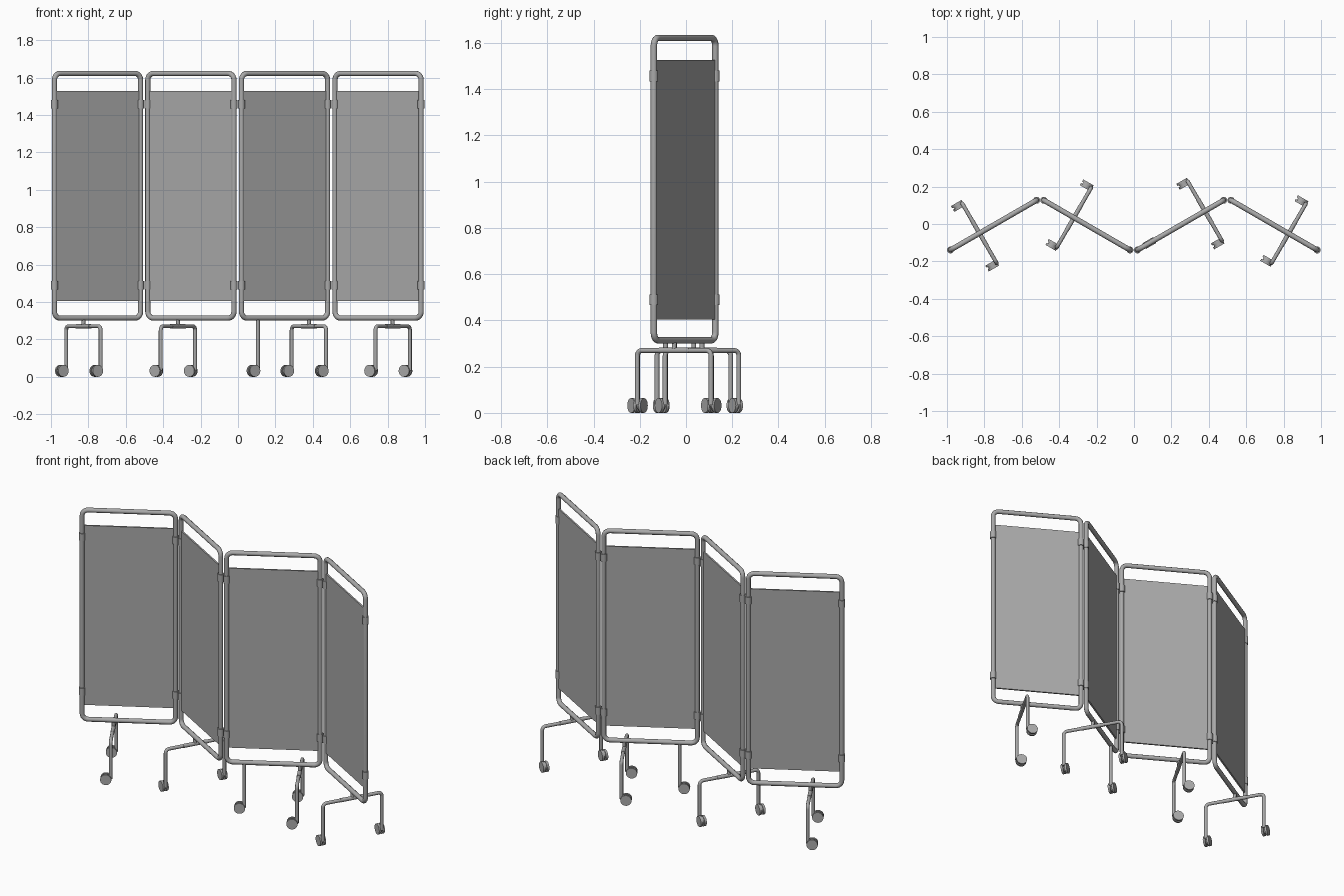
import bpy
from math import sin, cos, pi, radians
from mathutils import Vector, Matrix

cube = bpy.data.objects.get("Cube")
if cube:
    bpy.data.objects.remove(cube, do_unlink=True)

grey = bpy.data.materials.new("grey")
grey.use_nodes = True
COLOUR = (0.4, 0.4, 0.4, 1)
grey.diffuse_color = COLOUR
grey.node_tree.nodes["Principled BSDF"].inputs["Base Color"].default_value = COLOUR

TUBE, LEG = 0.014, 0.0105
HALF = 0.266            # half the distance between the uprights
LOW, HIGH = 0.314, 1.622
WHEEL = 0.032


def rounded(points, radius, closed):
    """Replace the corners of a path by small arcs."""
    pts = [Vector(p) for p in points]
    out = []
    for i, p in enumerate(pts):
        if not closed and i in (0, len(pts) - 1):
            out.append(p)
            continue
        a = (pts[i - 1] - p).normalized()
        b = (pts[(i + 1) % len(pts)] - p).normalized()
        centre = p + (a + b) * radius
        for k in range(7):
            t = k / 6 * pi / 2
            out.append(centre - b * radius * cos(t) - a * radius * sin(t))
    return out


def tube(name, points, radius, matrix, closed=False):
    curve = bpy.data.curves.new(name, "CURVE")
    curve.dimensions = "3D"
    curve.bevel_depth = radius
    curve.bevel_resolution = 3
    curve.use_fill_caps = True
    spline = curve.splines.new("POLY")
    spline.points.add(len(points) - 1)
    for sp, p in zip(spline.points, points):
        sp.co = (*p, 1)
    spline.use_cyclic_u = closed
    spline.use_smooth = True
    curve.materials.append(grey)
    obj = bpy.data.objects.new(name, curve)
    bpy.context.collection.objects.link(obj)
    obj.matrix_world = matrix
    return obj


def cylinder(name, radius, depth, matrix):
    bpy.ops.mesh.primitive_cylinder_add(vertices=24, radius=radius, depth=depth)
    obj = bpy.context.object
    obj.name = name
    obj.data.materials.append(grey)
    bpy.ops.object.shade_smooth_by_angle()
    obj.matrix_world = matrix
    return obj


def box(name, size, matrix):
    bpy.ops.mesh.primitive_cube_add(size=1)
    obj = bpy.context.object
    obj.name = name
    obj.data.transform(Matrix.Diagonal((*size, 1)))
    obj.data.materials.append(grey)
    obj.matrix_world = matrix
    return obj


def at(x, y, z):
    return Matrix.Translation((x, y, z))


def caster(name, x, y, matrix):
    """Twin wheel trailing behind the foot of a leg."""
    trail = x - 0.027
    turn = Matrix.Rotation(pi / 2, 4, "X")
    for side, word in ((-1, "front"), (1, "back")):
        cylinder(f"{name}_{word}_wheel", WHEEL, 0.013,
                 matrix @ at(trail, y + side * 0.0115, WHEEL) @ turn)
    cylinder(f"{name}_hub", 0.024, 0.012, matrix @ at(trail, y, WHEEL + 0.004) @ turn)
    box(f"{name}_fork", (0.026, 0.012, 0.018), matrix @ at(x - 0.012, y, 0.04))


def stand(name, x, matrix):
    """Arch-shaped foot set across the panel."""
    reach, top = 0.184, 0.27
    arch = [(x, -reach, 0.035), (x, -reach, top), (x, reach, top), (x, reach, 0.035)]
    tube(f"{name}_arch", rounded(arch, 0.022, False), LEG, matrix)
    cylinder(f"{name}_sleeve", 0.0118, 0.15,
             matrix @ at(x, 0, top) @ Matrix.Rotation(pi / 2, 4, "X"))
    tube(f"{name}_stem", [(x, 0, top), (x, 0, LOW)], LEG, matrix)
    for side, word in ((-1, "front"), (1, "back")):
        caster(f"{name}_{word}_caster", x, side * reach, matrix)


# Panels folded alternately, each with its frame, cloth, clips and stand
panels = ((-0.751, 30, -0.087), (-0.252, -30, -0.08), (0.249, 30, 0.15), (0.749, -30, 0.09))
for number, (cx, angle, foot) in enumerate(panels, 1):
    place = at(cx, -0.006, 0) @ Matrix.Rotation(radians(angle), 4, "Z")
    name = f"panel_{number}"
    loop = [(-HALF, 0, LOW), (HALF, 0, LOW), (HALF, 0, HIGH), (-HALF, 0, HIGH)]
    tube(f"{name}_frame", rounded(loop, 0.035, True), TUBE, place, True)
    box(f"{name}_cloth", (2 * HALF - 0.022, 0.01, 1.122), place @ at(0, 0, 0.966))
    for side, word in ((-1, "right"), (1, "left")):
        for z, level in ((0.49, "lower"), (1.457, "upper")):
            cylinder(f"{name}_{level}_{word}_clip", 0.0185, 0.046, place @ at(side * HALF, 0, z))
    stand(f"{name}_stand", foot, place)

    # One panel has an extra single leg
    if number == 3:
        x = -0.165
        tube("single_leg", [(x, 0, 0.035), (x, 0, LOW)], LEG, place)
        caster("single_leg_caster", x, 0, place)
